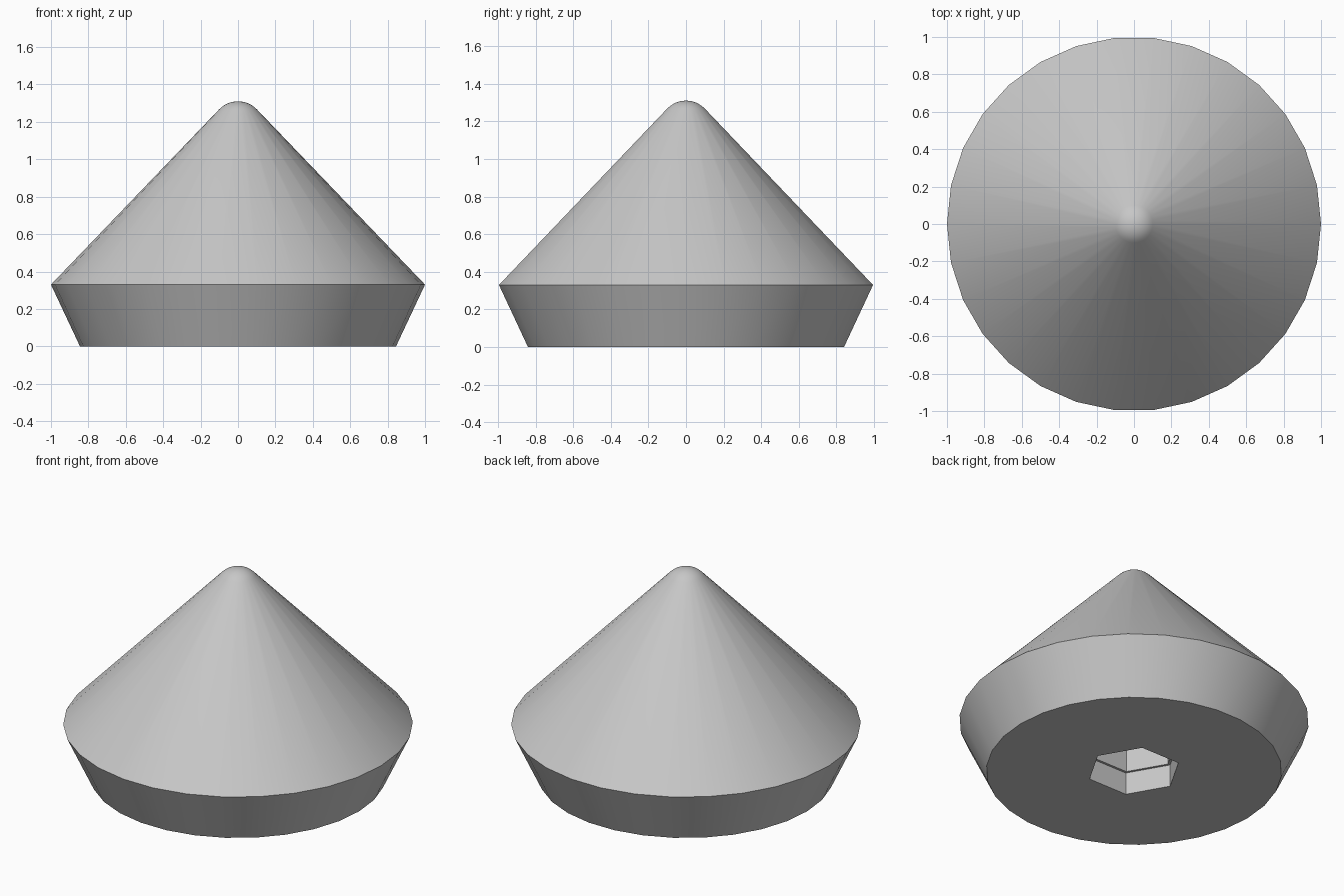
import bpy, bmesh, math

if "Cube" in bpy.data.objects:
    bpy.data.objects.remove(bpy.data.objects["Cube"])

SIDES = 30
RIM_R, RIM_Z = 1.0, 0.33
BASE_R = 0.845
TIP_R, TOP_Z = 0.14, 1.31
TIP_ANGLE = math.radians(46)
TIP_STEPS = 6

bm = bmesh.new()


def ring(radius, z, count):
    return [bm.verts.new((radius * math.cos(2 * math.pi * i / count),
                          radius * math.sin(2 * math.pi * i / count), z))
            for i in range(count)]


def bridge(a, b):
    n = len(a)
    for i in range(n):
        j = (i + 1) % n
        bm.faces.new((a[i], a[j], b[j], b[i]))


def stack(profile, count):
    """Joined rings from a list of (radius, height)."""
    rings = [ring(r, z, count) for r, z in profile]
    for a, b in zip(rings, rings[1:]):
        bridge(a, b)
    return rings


# Outer shell: flared base, cone, rounded tip
profile = [(BASE_R, 0), (RIM_R, RIM_Z)]
for k in range(TIP_STEPS, 0, -1):
    a = TIP_ANGLE * k / TIP_STEPS
    profile.append((TIP_R * math.sin(a), TOP_Z - TIP_R + TIP_R * math.cos(a)))
shell = stack(profile, SIDES)
apex = bm.verts.new((0, 0, TOP_Z))
last = shell[-1]
for i in range(SIDES):
    bm.faces.new((last[i], last[(i + 1) % SIDES], apex))

# Hexagonal socket with a narrow ledge
socket = stack([(0.27, 0), (0.27, 0.14), (0.253, 0.14), (0.253, 0.45)], 6)
bm.faces.new(socket[-1])

# Flat underside around the socket
edges = [bm.edges.get((loop[i], loop[(i + 1) % len(loop)]))
         for loop in (shell[0], socket[0]) for i in range(len(loop))]
bmesh.ops.triangle_fill(bm, use_beauty=True, use_dissolve=False, edges=edges)
bmesh.ops.recalc_face_normals(bm, faces=bm.faces[:])

mesh = bpy.data.meshes.new("cone_foot")
bm.to_mesh(mesh)
bm.free()
foot = bpy.data.objects.new("cone_foot", mesh)
bpy.context.collection.objects.link(foot)

grey = bpy.data.materials.new("light_grey")
grey.diffuse_color = (0.57, 0.57, 0.57, 1)
grey.use_nodes = True
grey.node_tree.nodes["Principled BSDF"].inputs["Base Color"].default_value = grey.diffuse_color
mesh.materials.append(grey)

bpy.context.view_layer.objects.active = foot
foot.select_set(True)
bpy.ops.object.shade_smooth_by_angle(angle=math.radians(30))
